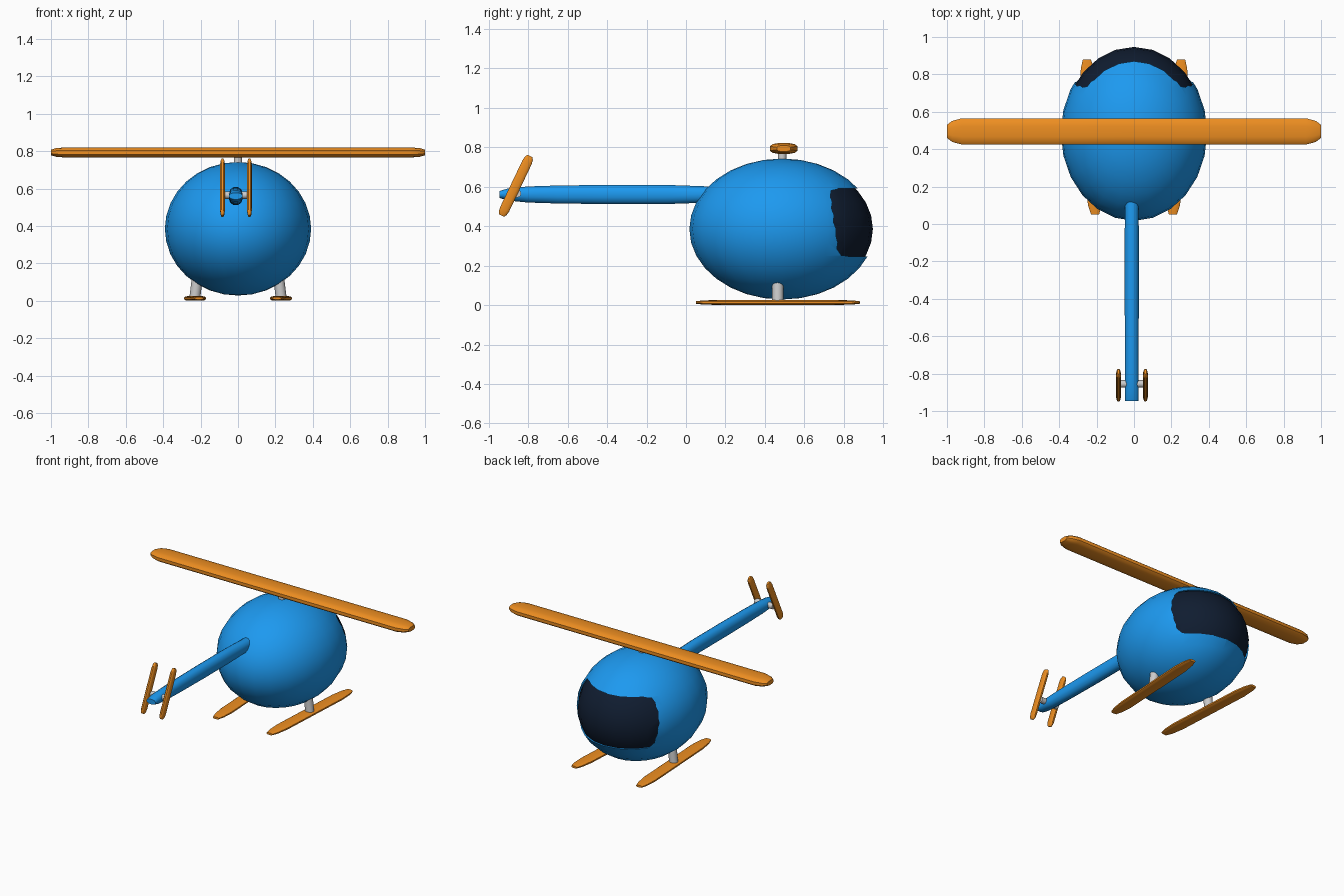
import bpy, bmesh, math
from mathutils import Matrix, Vector

if "Cube" in bpy.data.objects:
    bpy.data.objects.remove(bpy.data.objects["Cube"])


def material(name, rgb):
    m = bpy.data.materials.new(name)
    m.diffuse_color = (*rgb, 1)
    m.use_nodes = True
    m.node_tree.nodes["Principled BSDF"].inputs["Base Color"].default_value = m.diffuse_color
    return m


BLUE = material("blue", (0.012, 0.32, 0.87))
ORANGE = material("orange", (0.85, 0.27, 0.015))
DARK = material("dark_glass", (0.005, 0.012, 0.03))


def finish(name, bm, mat=None, matrix=Matrix(), angle=40):
    bmesh.ops.transform(bm, matrix=matrix, verts=bm.verts)
    bmesh.ops.recalc_face_normals(bm, faces=bm.faces)
    me = bpy.data.meshes.new(name)
    bm.to_mesh(me)
    bm.free()
    if mat:
        me.materials.append(mat)
    ob = bpy.data.objects.new(name, me)
    bpy.context.collection.objects.link(ob)
    smooth(ob, angle)
    return ob


def smooth(ob, angle):
    bpy.ops.object.select_all(action='DESELECT')
    ob.select_set(True)
    bpy.context.view_layer.objects.active = ob
    bpy.ops.object.shade_smooth_by_angle(angle=math.radians(angle))


def loft(name, sections, mat, matrix, sides=12, power=1.0):
    """Rounded bar along local Y; sections are (y, half width x, half height z)."""
    bm = bmesh.new()
    rings = []
    for y, w, h in sections:
        ring = []
        for i in range(sides):
            a = 2 * math.pi * (i + 0.5) / sides
            c, s = math.cos(a), math.sin(a)
            ring.append(bm.verts.new((w * math.copysign(abs(c) ** power, c), y,
                                      h * math.copysign(abs(s) ** power, s))))
        rings.append(ring)
    for a, b in zip(rings, rings[1:]):
        for i in range(sides):
            j = (i + 1) % sides
            bm.faces.new((a[i], a[j], b[j], b[i]))
    bm.faces.new(rings[0])
    bm.faces.new(rings[-1])
    return finish(name, bm, mat, matrix)


def blade(name, half, w, h, taper, mat, matrix):
    """Flat bar with softly tapered ends."""
    ends = [(half, 0.5 * w, 0.55 * h), (half - 0.35 * taper, 0.8 * w, 0.85 * h), (half - taper, w, h)]
    sec = [(-y, a, b) for y, a, b in ends] + ends[::-1]
    return loft(name, sec, mat, matrix, 12, 0.7)


def rod(name, p, q, r):
    p, q = Vector(p), Vector(q)
    bm = bmesh.new()
    bmesh.ops.create_cone(bm, cap_ends=True, segments=16, radius1=r, radius2=r, depth=(q - p).length)
    rot = (q - p).to_track_quat('Z', 'Y').to_matrix().to_4x4()
    return finish(name, bm, None, Matrix.Translation((p + q) / 2) @ rot)


def egg(name, mat, k=1.0):
    bm = bmesh.new()
    bmesh.ops.create_uvsphere(bm, u_segments=24, v_segments=16, radius=1)
    return finish(name, bm, mat, Matrix.Translation((0, 0.487, 0.385))
                  @ Matrix.Diagonal((0.391 * k, 0.47 * k, 0.357 * k, 1)))


def boolean(ob, cutter, op):
    mod = ob.modifiers.new("cut", 'BOOLEAN')
    mod.operation, mod.object, mod.solver = op, cutter, 'EXACT'
    bpy.context.view_layer.objects.active = ob
    bpy.ops.object.modifier_apply(modifier=mod.name)


# Window outline, extruded forwards as a cutter
half = [(0.0, 0.245), (0.21, 0.245), (0.262, 0.252), (0.29, 0.285), (0.31, 0.35), (0.318, 0.42),
        (0.305, 0.49), (0.275, 0.55), (0.25, 0.58), (0.21, 0.59), (0.0, 0.59)]
outline = half + [(-x, z) for x, z in half[-2:0:-1]]
bm = bmesh.new()
face = bm.faces.new([bm.verts.new((x, 0.65, z)) for x, z in outline])
ext = bmesh.ops.extrude_face_region(bm, geom=[face])
bmesh.ops.translate(bm, vec=(0, 0.5, 0), verts=[v for v in ext["geom"] if isinstance(v, bmesh.types.BMVert)])
cutter = finish("window_cutter", bm)
cutter.hide_render = True

# Cabin with a slightly recessed window
cabin = egg("cabin", BLUE)
window = egg("window", DARK, 0.978)
boolean(cabin, cutter, 'DIFFERENCE')
boolean(window, cutter, 'INTERSECT')
bpy.data.objects.remove(cutter)
for ob in (cabin, window):
    smooth(ob, 40)

# Tail boom
loft("tail_boom", [(-0.945, 0.036, 0.018), (-0.9, 0.038, 0.032), (-0.8, 0.038, 0.042), (-0.65, 0.038, 0.047),
                   (-0.4, 0.039, 0.05), (-0.1, 0.039, 0.05), (0.12, 0.038, 0.042), (0.25, 0.036, 0.03)],
     BLUE, Matrix.Translation((-0.012, 0, 0.56)), 12, 0.9)

# Main rotor and mast
blade("main_rotor", 1.0, 0.072, 0.028, 0.08, ORANGE,
      Matrix.Translation((0, 0.495, 0.793)) @ Matrix.Rotation(math.pi / 2, 4, 'Z'))
rod("mast", (0, 0.487, 0.7), (0, 0.487, 0.785), 0.022)

# Tail rotors on a shared axle
for side, x in (("left", -0.083), ("right", 0.061)):
    blade(side + "_tail_rotor", 0.167, 0.013, 0.026, 0.035, ORANGE,
          Matrix.Translation((x, -0.862, 0.604)) @ Matrix.Rotation(math.radians(64.5), 4, 'X'))
rod("tail_axle", (-0.08, -0.855, 0.565), (0.058, -0.855, 0.565), 0.02)

# Splayed skids and struts
for side, s in (("left", -1), ("right", 1)):
    blade(side + "_skid", 0.415, 0.044, 0.013, 0.13, ORANGE,
          Matrix.Translation((s * 0.23, 0.465, 0.013)) @ Matrix.Rotation(-s * 0.054, 4, 'Z'))
    rod(side + "_strut", (s * 0.231, 0.465, 0.015), (s * 0.213, 0.465, 0.16), 0.029)
